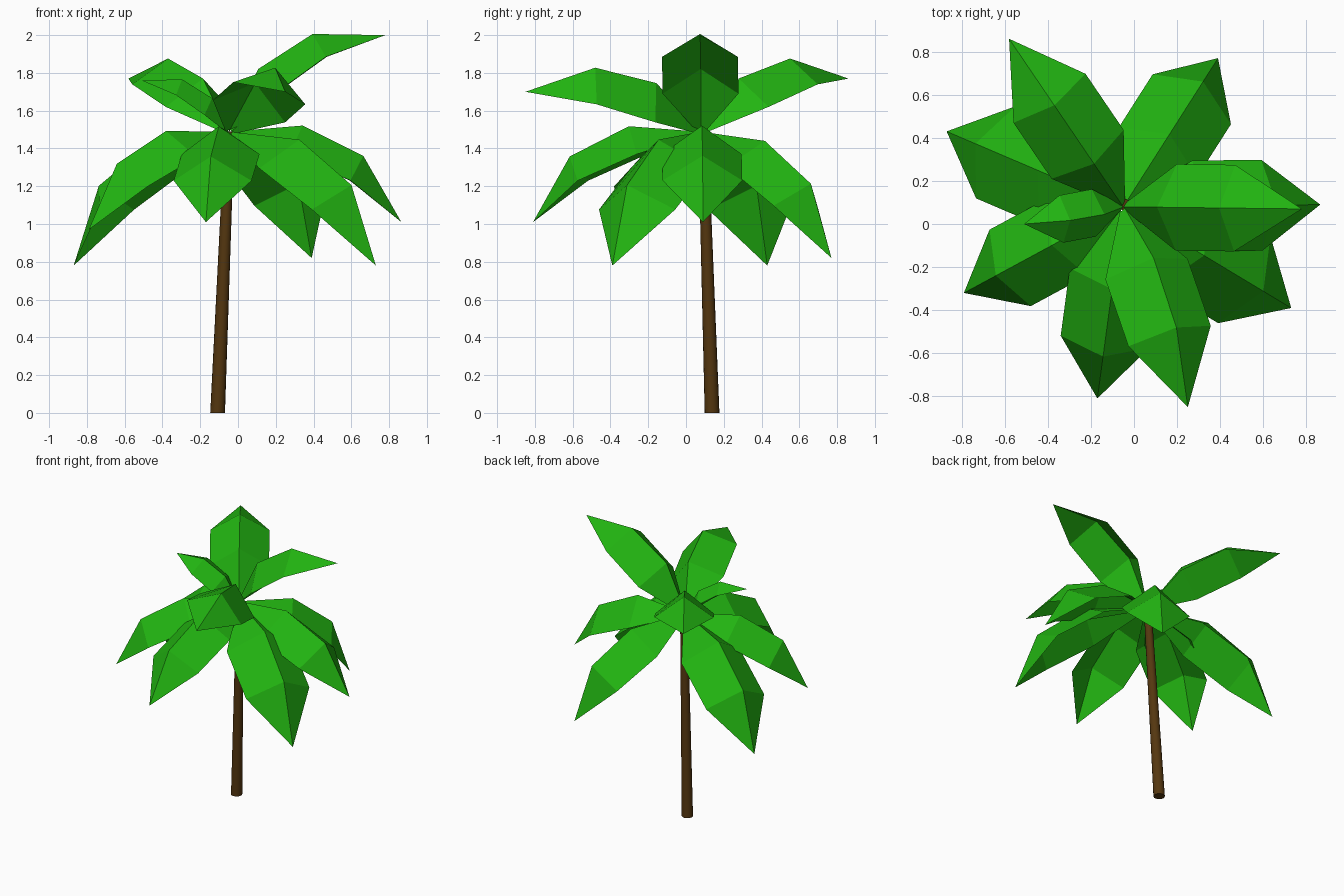
import bpy, bmesh, math
from mathutils import Vector, Matrix

if "Cube" in bpy.data.objects:
    bpy.data.objects.remove(bpy.data.objects["Cube"])


def material(name, rgb):
    m = bpy.data.materials.new(name)
    m.diffuse_color = (*rgb, 1)
    m.use_nodes = True
    m.node_tree.nodes["Principled BSDF"].inputs["Base Color"].default_value = m.diffuse_color
    return m


def add_object(name, bm, mat):
    me = bpy.data.meshes.new(name)
    bm.to_mesh(me)
    bm.free()
    me.materials.append(mat)
    ob = bpy.data.objects.new(name, me)
    bpy.context.collection.objects.link(ob)
    return ob


green = material("leaf_green", (0.0157, 0.455, 0.0056))
brown = material("bark_brown", (0.09, 0.038, 0.005))
CROWN = Vector((-0.05, 0.08, 1.48))

# Trunk: tapered, leaning from its foot to the crown
foot, head = Vector((-0.108, 0.138, 0)), Vector((-0.045, 0.09, 1.49))
bm = bmesh.new()
bmesh.ops.create_cone(bm, cap_ends=True, segments=16, radius1=0.039,
                      radius2=0.026, depth=1.49,
                      matrix=Matrix.Translation((0, 0, 0.745)))
for v in bm.verts:
    p = foot.lerp(head, v.co.z / 1.49)
    v.co.x += p.x
    v.co.y += p.y
trunk = add_object("trunk", bm, brown)
for p in trunk.data.polygons:
    p.use_smooth = len(p.vertices) == 4
trunk.data.set_sharp_from_angle(angle=math.radians(40))

# Reference frond outline as (outward + upward*j) from the crown
RIDGE = [0.02 + 0.01j, 0.39 + 0.04j, 0.71 - 0.12j]
SIDE = [0.02 - 0.01j, 0.32 - 0.11j, 0.64 - 0.25j]
HALF_WIDTH = [0.025, 0.21, 0.21]
TIP = 0.91 - 0.47j


def frond(name, tip, roll=0):
    """Folded leaf, turned and scaled so its point lands on tip, then rolled."""
    d = Vector(tip) - CROWN
    out = Vector((d.x, d.y, 0))
    reach = out.length
    out.normalize()
    across = Vector((-out.y, out.x, 0))
    k = complex(reach, d.z) / TIP
    twist = Matrix.Rotation(math.radians(roll), 3, d.normalized())

    def place(c, w=0.0):
        c *= k
        return CROWN + twist @ (out * c.real + across * (w * abs(k))
                                + Vector((0, 0, c.imag)))

    bm = bmesh.new()
    ridge = [bm.verts.new(place(c)) for c in RIDGE]
    point = bm.verts.new(place(TIP))
    for s in (1, -1):
        edge = [bm.verts.new(place(c, s * w)) for c, w in zip(SIDE, HALF_WIDTH)]
        for i in (0, 1):
            f = [ridge[i], edge[i], edge[i + 1], ridge[i + 1]]
            bm.faces.new(f if s < 0 else f[::-1])
        f = [ridge[2], edge[2], point]
        bm.faces.new(f if s < 0 else f[::-1])
    add_object(name, bm, green)


# Fronds: drooping ring, then the raised ones (with a roll in degrees)
drooping = [(0.865, 0.09, 1.01), (0.39, 0.77, 0.82), (-0.87, 0.43, 0.78),
            (-0.79, -0.32, 0.97), (-0.17, -0.81, 1.01), (0.73, -0.39, 0.78)]
raised = [((0.78, 0.07, 2.0), 0), ((-0.58, 0.86, 1.77), 0),
          ((0.25, -0.85, 1.70), -17), ((-0.51, 0.0, 1.76), -10)]
for i, t in enumerate(drooping):
    frond(f"drooping_frond_{i + 1}", t)
for i, (t, roll) in enumerate(raised):
    frond(f"raised_frond_{i + 1}", t, roll)
